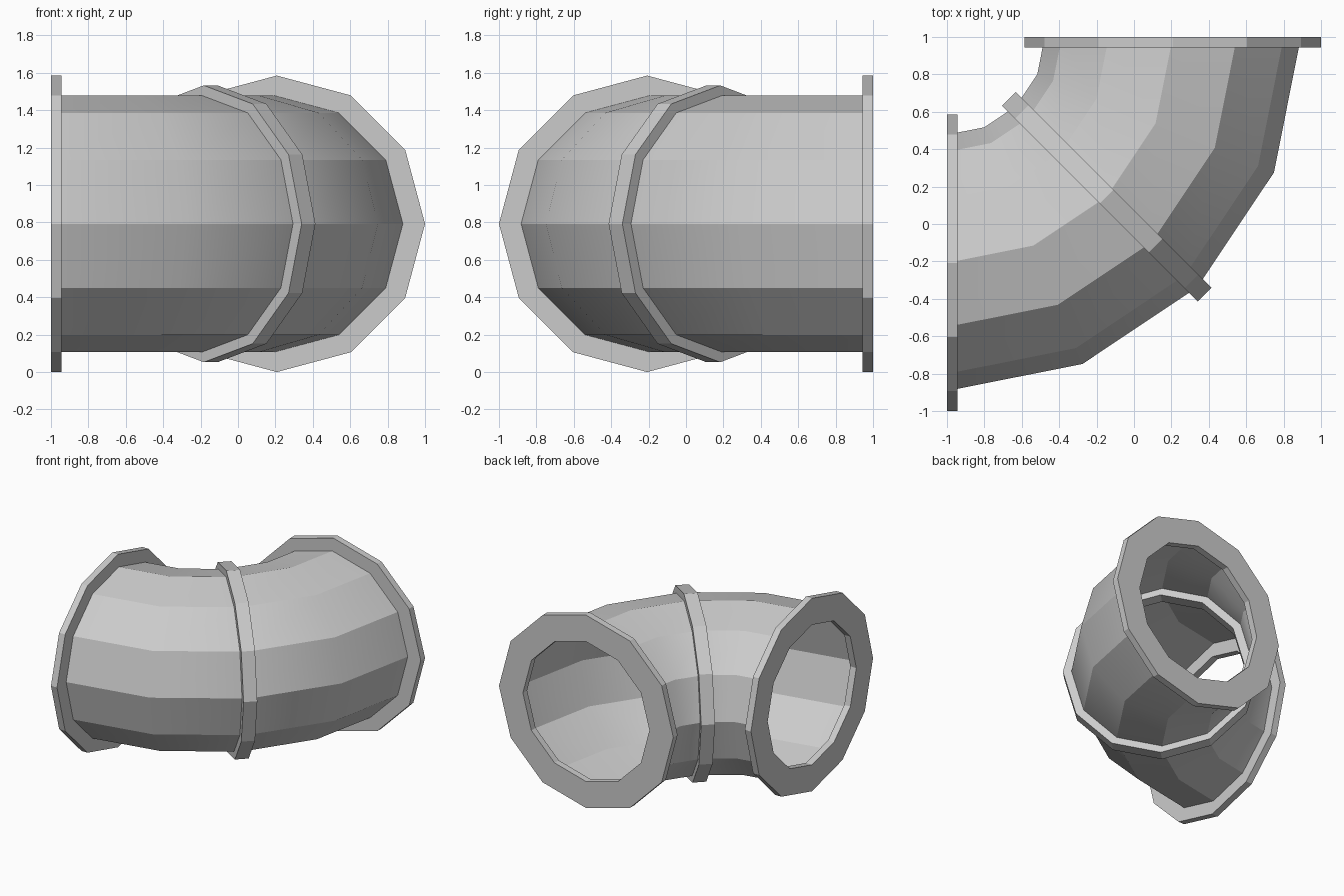
import bpy, bmesh, math
from mathutils import Matrix, Vector

cube = bpy.data.objects.get("Cube")
if cube:
    bpy.data.objects.remove(cube, do_unlink=True)

SIDES = 12
BEND = 1.2075        # radius of the bend's centre line
PIPE_R = 0.685
HEIGHT = 0.7925      # height of the pipe axis
PIVOT = Vector((-1, 1, HEIGHT))

grey = bpy.data.materials.new("pipe grey")
grey.use_nodes = True
colour = (0.6, 0.6, 0.6, 1)
grey.diffuse_color = colour
grey.node_tree.nodes["Principled BSDF"].inputs["Base Color"].default_value = colour


def finish(bm, name, smooth_angle=None):
    bmesh.ops.remove_doubles(bm, verts=bm.verts, dist=0.0005)
    bmesh.ops.recalc_face_normals(bm, faces=bm.faces)
    mesh = bpy.data.meshes.new(name)
    bm.to_mesh(mesh)
    bm.free()
    mesh.materials.append(grey)
    obj = bpy.data.objects.new(name, mesh)
    bpy.context.collection.objects.link(obj)
    if smooth_angle:
        bpy.ops.object.select_all(action='DESELECT')
        obj.select_set(True)
        bpy.context.view_layer.objects.active = obj
        bpy.ops.object.shade_smooth_by_angle(angle=math.radians(smooth_angle))
    return obj


def collar(name, turn, inner, outer, start, end):
    """Square-edged ring round the pipe axis, placed by its angle along the bend."""
    bm = bmesh.new()
    corners = [(start, inner), (end, inner), (end, outer), (start, outer)]
    verts = [bm.verts.new((x, 0, z)) for x, z in corners]
    edges = [bm.edges.new((verts[i], verts[(i + 1) % 4])) for i in range(4)]
    bmesh.ops.spin(bm, geom=verts + edges, cent=(0, 0, 0), axis=(1, 0, 0),
                   angle=math.tau, steps=SIDES)
    place = (Matrix.Translation(PIVOT) @ Matrix.Rotation(math.radians(turn), 4, 'Z')
             @ Matrix.Translation((0, -BEND, 0)))
    bmesh.ops.transform(bm, matrix=place, verts=bm.verts)
    return finish(bm, name)


# Pipe wall: a twelve-sided section swept round a quarter turn in four steps
bm = bmesh.new()
section = []
for i in range(SIDES):
    a = math.tau * i / SIDES
    section.append(bm.verts.new(PIVOT + Vector((0, -BEND + PIPE_R * math.sin(a),
                                                PIPE_R * math.cos(a)))))
loop = [bm.edges.new((section[i], section[(i + 1) % SIDES])) for i in range(SIDES)]
bmesh.ops.spin(bm, geom=section + loop, cent=PIVOT, axis=(0, 0, 1),
               angle=math.pi / 2, steps=4)
finish(bm, "elbow_pipe", 25)

# Flanges at both open ends and the joint band at the middle of the bend
FLANGE = 0.055
collar("right_end_flange", 0, PIPE_R - 0.11, HEIGHT, 0, FLANGE)
collar("back_end_flange", 90, PIPE_R - 0.11, HEIGHT, -FLANGE, 0)
collar("middle_band", 45, PIPE_R - 0.055, PIPE_R + 0.055, -0.052, 0.052)
